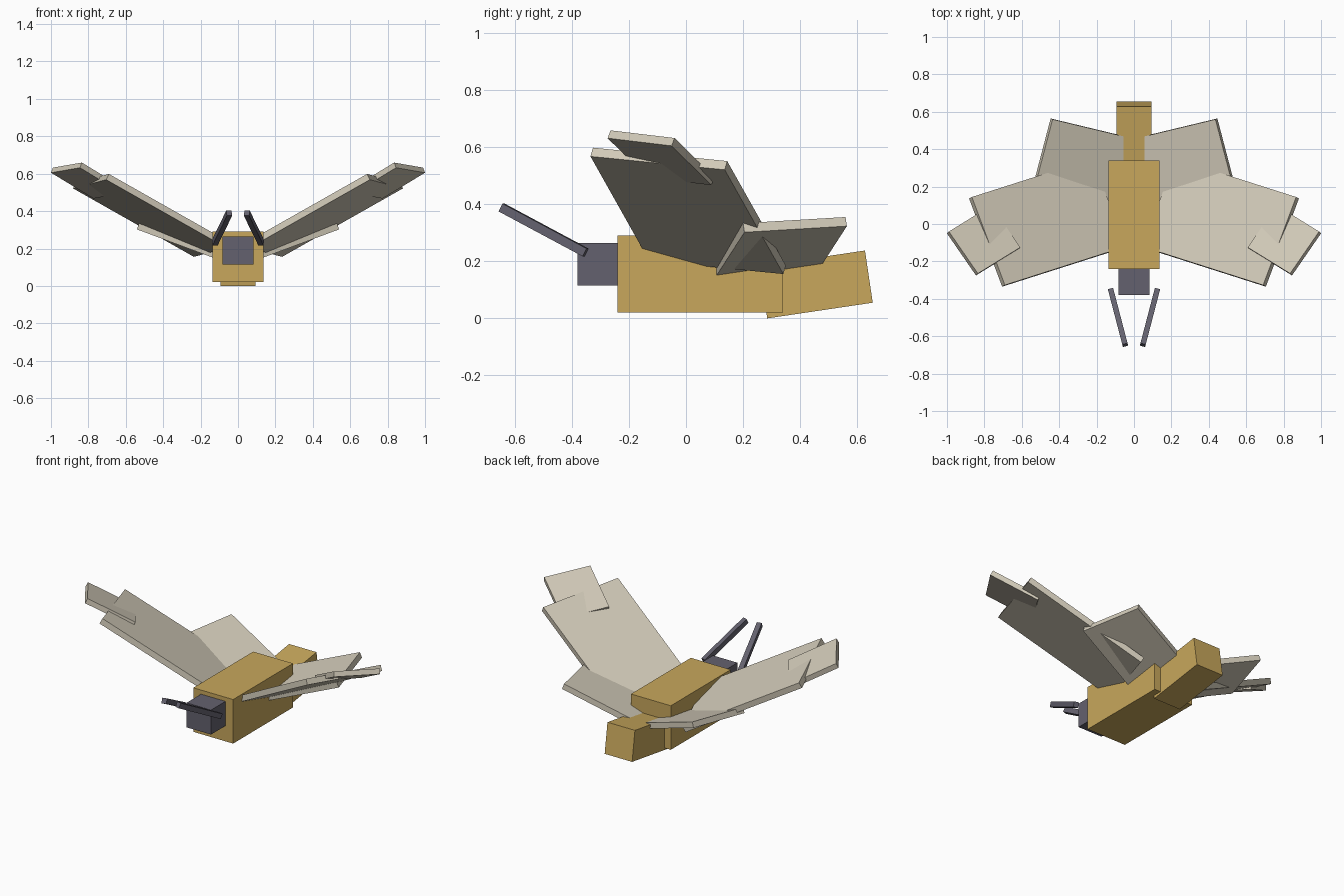
import bpy
from mathutils import Matrix, Vector

if "Cube" in bpy.data.objects:
    bpy.data.objects.remove(bpy.data.objects["Cube"])


def material(name, rgb):
    m = bpy.data.materials.new(name)
    m.diffuse_color = (*rgb, 1)
    m.use_nodes = True
    m.node_tree.nodes["Principled BSDF"].inputs["Base Color"].default_value = m.diffuse_color
    return m


GOLD = material("gold_fur", (0.58, 0.39, 0.107))
CREAM = material("cream_wing", (0.64, 0.59, 0.48))
GREY = material("dark_grey", (0.127, 0.12, 0.156))


def box(name, centre, axes, size, mat):
    """Box with the given local axes (x, y, z directions) and size."""
    bpy.ops.mesh.primitive_cube_add(size=1)
    ob = bpy.context.object
    ob.name = name
    rot = Matrix([a.normalized() for a in axes]).transposed()
    ob.matrix_world = (Matrix.Translation(centre) @ rot.to_4x4()
                       @ Matrix.Diagonal((*size, 1)))
    ob.data.materials.append(mat)
    return ob


def straight_box(name, lo, hi, mat):
    lo, hi = Vector(lo), Vector(hi)
    return box(name, (lo + hi) / 2, Matrix.Identity(3), hi - lo, mat)


def panel(name, front_tip, span, chord, length, width, thick, side, mat):
    """Wing plate hanging from its lower front tip corner, mirrored by side."""
    u = Vector(span).normalized()
    v = Vector(chord)
    v = (v - u * v.dot(u)).normalized()
    n = u.cross(v)
    c = Vector(front_tip) - u * length / 2 + v * width / 2 + n * thick / 2
    u, v, n, c = (Vector((side * w.x, w.y, w.z)) for w in (u, v, n, c))
    if side < 0:
        u = -u  # keep the axes right-handed
    return box(name, c, (u, v, n), (length, width, thick), mat)


# Body and head
straight_box("thorax", (-0.135, -0.24, 0.02), (0.135, 0.34, 0.29), GOLD)
straight_box("head", (-0.083, -0.38, 0.115), (0.083, -0.22, 0.265), GREY)

# Abdomen, tilted up towards the back
along = Vector((0, 0.37, 0.055)).normalized()
up = Vector((1, 0, 0)).cross(along)
start = Vector((0, 0.285, 0.0))
box("abdomen", start + along * 0.187 + up * 0.0925,
    (Vector((1, 0, 0)), along, up), (0.186, 0.374, 0.185), GOLD)

for side, label in ((1, "left"), (-1, "right")):
    # Wings: main forewing, its outer tip plate, and hindwing
    panel("forewing_" + label, (0.705, -0.335, 0.568), (0.565, -0.18, 0.32),
          (0.18, 0.47, -0.045), 0.77, 0.505, 0.035, side, CREAM)
    panel("wing_tip_" + label, (0.845, -0.275, 0.632), (0.227, -0.14, 0.138),
          (0.155, 0.225, -0.027), 0.30, 0.274, 0.031, side, CREAM)
    panel("hindwing_" + label, (0.54, 0.205, 0.302), (0.35, 0.084, 0.13),
          (-0.09, 0.36, 0.023), 0.46, 0.372, 0.034, side, CREAM)

    # Antenna
    a = Vector((side * 0.124, -0.352, 0.231))
    b = Vector((side * 0.047, -0.647, 0.389))
    d = (b - a).normalized()
    x = d.cross(Vector((0, 0, 1))).normalized()
    box("antenna_" + label, (a + b) / 2, (x, d, x.cross(d)),
        (0.029, (b - a).length, 0.031), GREY)
